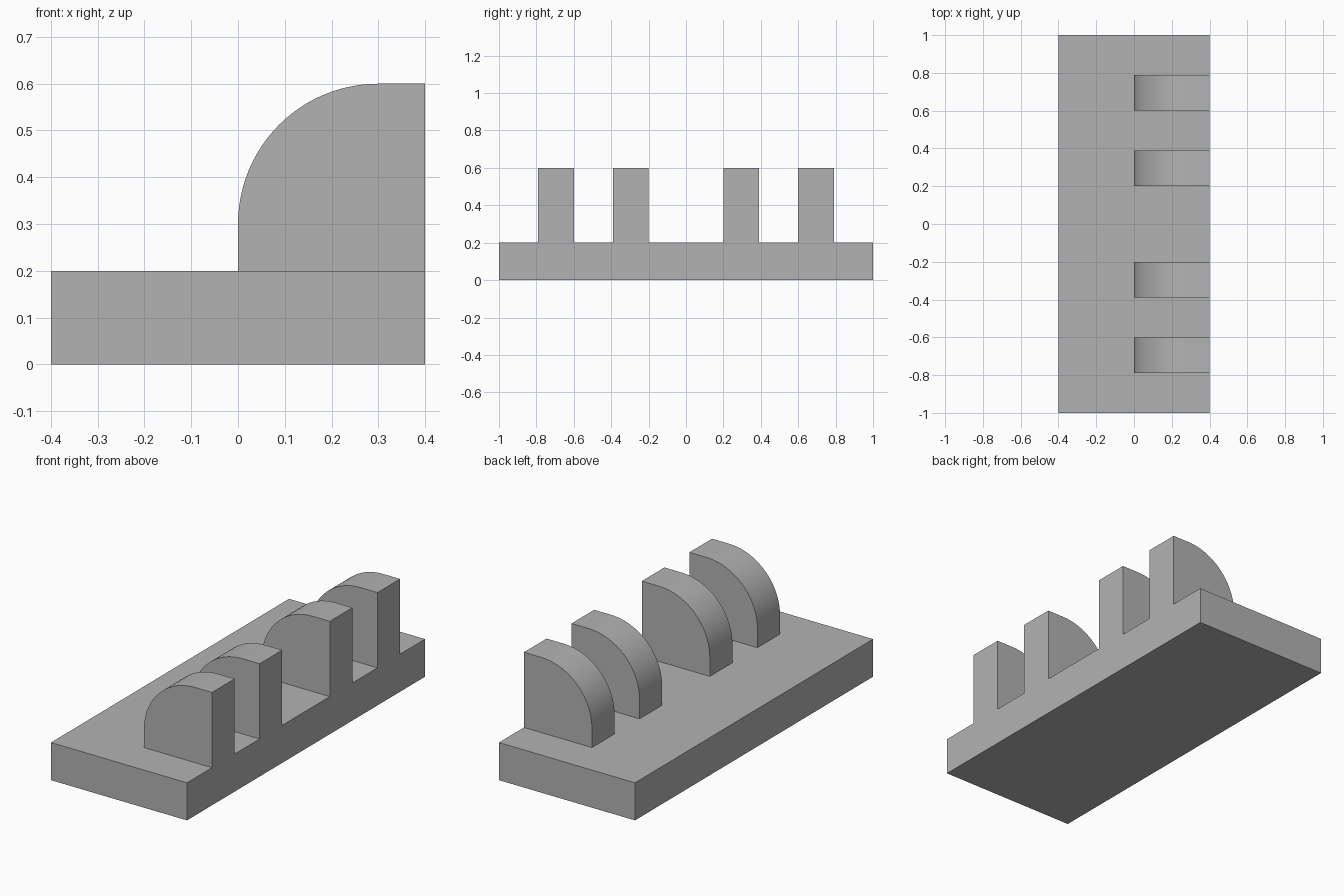
import bpy
import bmesh
from math import sin, cos, pi, radians
from mathutils import Vector

cube = bpy.data.objects.get("Cube")
if cube:
    bpy.data.objects.remove(cube, do_unlink=True)

HALF_WIDTH, BASE_TOP, LUG_TOP = 0.4, 0.2, 0.6
RADIUS, THICKNESS, ARC_STEPS = 0.3, 0.19, 24

grey = bpy.data.materials.new("plain_grey")
grey.use_nodes = True
grey.diffuse_color = (0.45, 0.45, 0.45, 1)
grey.node_tree.nodes["Principled BSDF"].inputs["Base Color"].default_value = grey.diffuse_color


def add_prism(bm, profile, y, depth):
    """Extrude an (x, z) profile along +y from the given y."""
    face = bm.faces.new([bm.verts.new((x, y, z)) for x, z in profile])
    extruded = bmesh.ops.extrude_face_region(bm, geom=[face])["geom"]
    verts = [v for v in extruded if isinstance(v, bmesh.types.BMVert)]
    bmesh.ops.translate(bm, verts=verts, vec=Vector((0, depth, 0)))


def make_object(name, prisms):
    bm = bmesh.new()
    for profile, y, depth in prisms:
        add_prism(bm, profile, y, depth)
    bmesh.ops.recalc_face_normals(bm, faces=bm.faces)
    mesh = bpy.data.meshes.new(name)
    bm.to_mesh(mesh)
    bm.free()
    mesh.materials.append(grey)
    obj = bpy.data.objects.new(name, mesh)
    bpy.context.collection.objects.link(obj)
    return obj


# Flat rectangular base
slab = [(-HALF_WIDTH, 0), (HALF_WIDTH, 0), (HALF_WIDTH, BASE_TOP), (-HALF_WIDTH, BASE_TOP)]
base = make_object("base_with_lugs", [(slab, -1, 2)])

# Four upright lugs, rounded on one upper corner, sunk into the base
arc = [(RADIUS - RADIUS * sin(a), LUG_TOP - RADIUS + RADIUS * cos(a))
       for a in (pi / 2 * i / ARC_STEPS for i in range(ARC_STEPS + 1))]
lug = [(0, BASE_TOP / 2), (HALF_WIDTH, BASE_TOP / 2), (HALF_WIDTH, LUG_TOP)] + arc
starts = [0.2, 0.6, -0.2 - THICKNESS, -0.6 - THICKNESS]
lugs = make_object("lugs", [(lug, y, THICKNESS) for y in starts])
lugs.hide_render = True

# Fuse lugs and base into one solid
fuse = base.modifiers.new("fuse", "BOOLEAN")
fuse.operation = "UNION"
fuse.solver = "EXACT"
fuse.object = lugs
bpy.ops.object.select_all(action="DESELECT")
base.select_set(True)
bpy.context.view_layer.objects.active = base
bpy.ops.object.modifier_apply(modifier=fuse.name)
bpy.data.objects.remove(lugs, do_unlink=True)

# Smooth curved faces, crisp corners
bpy.ops.object.shade_smooth_by_angle(angle=radians(30))
